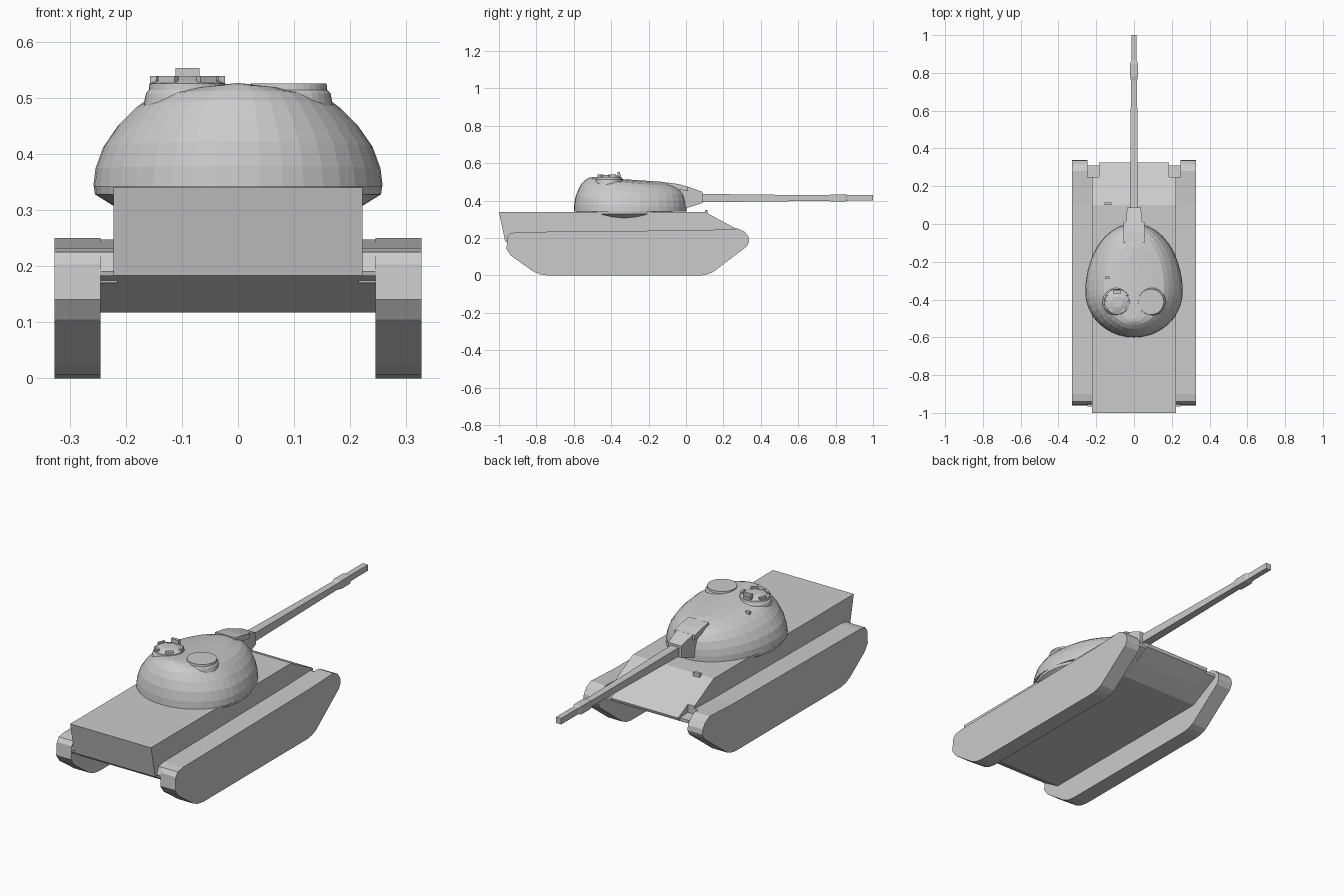
import bpy, bmesh, math
from mathutils import Vector

if "Cube" in bpy.data.objects:
    bpy.data.objects.remove(bpy.data.objects["Cube"])


def make(name, rings):
    """Skin a list of equal-length vertex rings and cap both ends."""
    bm = bmesh.new()
    loops = [[bm.verts.new(p) for p in r] for r in rings]
    n = len(loops[0])
    for a, b in zip(loops, loops[1:]):
        for i in range(n):
            bm.faces.new((a[i], a[(i + 1) % n], b[(i + 1) % n], b[i]))
    bm.faces.new(loops[0][::-1])
    bm.faces.new(loops[-1])
    bmesh.ops.recalc_face_normals(bm, faces=bm.faces)
    me = bpy.data.meshes.new(name)
    bm.to_mesh(me)
    bm.free()
    ob = bpy.data.objects.new(name, me)
    bpy.context.collection.objects.link(ob)
    return ob


def prism(name, profile, x0, x1):
    """Extrude a (y, z) side profile between two x values."""
    return make(name, [[(x, y, z) for y, z in profile] for x in (x0, x1)])


def lathe(name, cx, cy, steps, n=32):
    """Turned shape around a vertical axis from (radius, z) steps."""
    ang = [2 * math.pi * i / n for i in range(n)]
    return make(name, [[(cx + r * math.cos(a), cy + r * math.sin(a), z) for a in ang]
                       for r, z in steps])


def box(name, c, s, rot=0):
    x, y, z = (v / 2 for v in s)
    ob = make(name, [[(-x, -y, k), (x, -y, k), (x, y, k), (-x, y, k)] for k in (-z, z)])
    ob.location = c
    ob.rotation_euler.z = rot
    return ob


def square_tube(name, steps):
    """Four-sided tapered bar along y from (y, half width, z low, z high) steps."""
    return make(name, [[(-w, y, a), (w, y, a), (w, y, b), (-w, y, b)] for y, w, a, b in steps])


# Hull: upper body, narrower nose, and lower tub
prism("upper_hull", [(-1, .34), (.1, .34), (.25, .26), (.25, .183), (-.967, .183)], -.222, .222)
prism("hull_nose", [(.24, .265), (.25, .26), (.325, .22), (.32, .205), (.24, .16)], -.185, .185)
prism("lower_hull", [(-.965, .183), (-.86, .117), (.15, .117), (.31, .2), (.31, .215),
                     (.25, .22), (.25, .183)], -.245, .245)

# Tracks with side fillers
track = [(-.955, .205), (-.94, .225), (-.90, .232), (.10, .242), (.28, .25), (.315, .233),
         (.335, .205), (.338, .18), (.325, .155), (.145, .018), (.115, .006), (.08, 0),
         (-.74, 0), (-.785, .007), (-.82, .023), (-.935, .105), (-.96, .14)]
filler = [(-.955, .19), (-.94, .225), (-.90, .232), (.10, .242), (.25, .247), (.25, .17), (-.95, .17)]
for s, side in ((-1, "left"), (1, "right")):
    prism("track_" + side, track, s * .245, s * .327)
    prism("track_filler_" + side, filler, s * .215, s * .25)

# Turret ring flaring past the hull sides
lathe("turret_ring", 0, -.33, [(.215, .303), (.255, .328), (.257, .343)], 40)

# Turret dome: egg-shaped rings (y back, y front, half width, z back, z front)
levels = [(-.600, .003, .258, .342, .342), (-.598, .003, .254, .378, .368),
          (-.590, .000, .240, .422, .398), (-.574, -.008, .213, .464, .432),
          (-.555, -.025, .184, .495, .457), (-.535, -.050, .160, .513, .474),
          (-.520, -.085, .100, .522, .490), (-.505, -.120, .030, .526, .500)]
rings = []
for yb, yf, w, zb, zf in levels:
    mid = yb + .4 * (yf - yb)
    ring = []
    for i in range(40):
        a = 2 * math.pi * i / 40
        s = math.sin(a)
        y = mid + s * ((yf - mid) if s > 0 else (mid - yb))
        ring.append((w * math.cos(a), y, zb + (zf - zb) * (y - yb) / (yf - yb)))
    rings.append(ring)
make("turret", rings)

# Mantlet, its roof plate, and the stepped gun barrel
square_tube("mantlet", [(-.09, .05, .37, .47), (0, .045, .36, .478), (.03, .042, .368, .468),
                        (.088, .036, .388, .447)])
prism("mantlet_cover", [(-.10, .47), (-.10, .497), (-.04, .488), (.01, .475), (.01, .45)],
      -.055, .055)
square_tube("gun_barrel", [(.08, .022, .392, .436), (.40, .019, .395, .432), (.76, .016, .399, .429),
                           (.78, .020, .394, .434), (.85, .020, .394, .434),
                           (.865, .014, .400, .430), (1.0, .014, .400, .430)])

# Roof hatch and commander cupola
lathe("roof_hatch", .09, -.412, [(.082, .47), (.075, .508), (.069, .514), (.068, .525)])
lathe("cupola", -.09, -.412, [(.082, .47), (.074, .508), (.069, .514), (.068, .525),
                              (.05, .532), (.03, .538)])

# Periscopes around the cupola
for k in range(5):
    a = math.radians(90 + 72 * k)
    p = Vector((-.09 + .058 * math.cos(a), -.412 + .058 * math.sin(a), .529))
    box("periscope", p, (.036, .012, .019), a + math.pi / 2)
box("cupola_sight", (-.09, -.36, .539), (.042, .014, .028))

# Small fittings on the turret roof and front deck
box("turret_periscope", (-.142, -.285, .492), (.022, .014, .03))
box("driver_periscope", (-.137, .108, .338), (.036, .014, .026))
